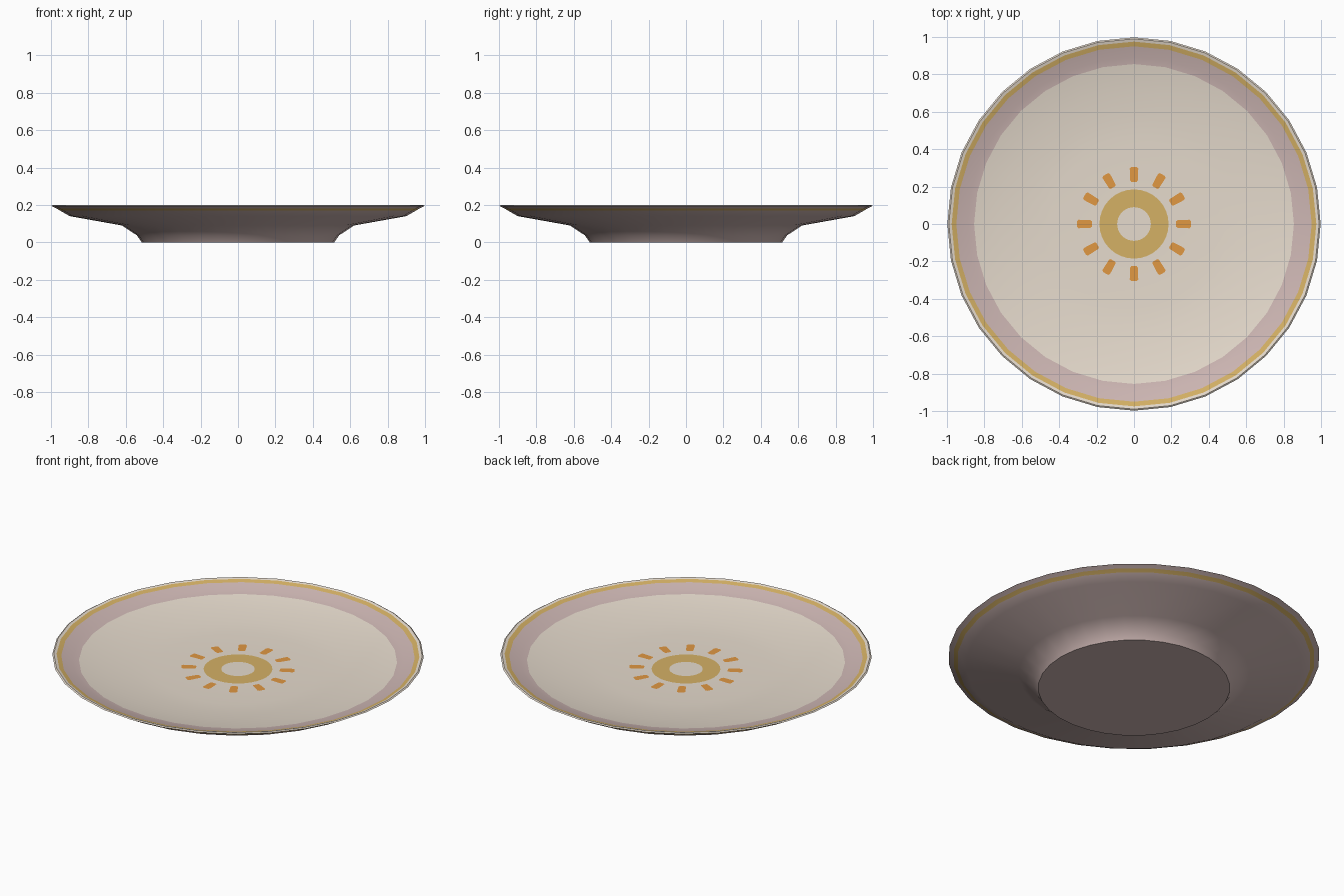
import bpy, bmesh, math

if "Cube" in bpy.data.objects:
    bpy.data.objects.remove(bpy.data.objects["Cube"])

N = 32


def mat(name, rgb):
    m = bpy.data.materials.new(name)
    lin = [((c / 255 + 0.055) / 1.055) ** 2.4 for c in rgb]
    m.diffuse_color = (*lin, 1)
    m.use_nodes = True
    m.node_tree.nodes["Principled BSDF"].inputs["Base Color"].default_value = m.diffuse_color
    return m


cream = mat("cream glaze", (230, 219, 205))
pink = mat("dusty pink", (206, 183, 180))
gold = mat("gold", (213, 177, 101))
orange = mat("orange", (225, 152, 66))


def make(name, bm, mats):
    me = bpy.data.meshes.new(name)
    bm.to_mesh(me)
    bm.free()
    for m in mats:
        me.materials.append(m)
    ob = bpy.data.objects.new(name, me)
    bpy.context.collection.objects.link(ob)
    return ob


# plate: lathe profile (radius, height, colour of the band leading to this point)
C, P, G = 0, 1, 2
profile = [
    (0.0, 0.0, P), (0.515, 0.0, P), (0.54, 0.037, P), (0.62, 0.09, P),
    (0.90, 0.14, P), (0.95, 0.169, P), (0.972, 0.182, G), (0.998, 0.195, P),
    (0.99, 0.20, C), (0.975, 0.196, C), (0.95, 0.188, G), (0.89, 0.17, P),
    (0.855, 0.162, P), (0.72, 0.141, C), (0.58, 0.125, C), (0.45, 0.117, C),
    (0.185, 0.116, C), (0.09, 0.116, G), (0.0, 0.116, C)]

bm = bmesh.new()
rings = []
for r, z, _ in profile:
    if r == 0:
        rings.append([bm.verts.new((0, 0, z))] * N)
    else:
        rings.append([bm.verts.new((r * math.cos(math.tau * i / N),
                                    r * math.sin(math.tau * i / N), z)) for i in range(N)])
for k in range(1, len(profile)):
    a, b = rings[k - 1], rings[k]
    for i in range(N):
        j = (i + 1) % N
        quad = list(dict.fromkeys((a[i], a[j], b[j], b[i])))
        bm.faces.new(quad).material_index = profile[k][2]
bmesh.ops.recalc_face_normals(bm, faces=bm.faces)
plate = make("plate", bm, [cream, pink, gold])

# sun rays: twelve thin rounded dashes painted around the gold ring
bm = bmesh.new()
dash = [(0.225, -0.014), (0.232, -0.02), (0.296, -0.023), (0.305, -0.016),
        (0.305, 0.016), (0.296, 0.023), (0.232, 0.02), (0.225, 0.014)]
for i in range(12):
    t = math.tau * i / 12
    c, s = math.cos(t), math.sin(t)
    bm.faces.new([bm.verts.new((x * c - y * s, x * s + y * c, 0.1185)) for x, y in dash])
make("sun_rays", bm, [orange])

bpy.ops.object.select_all(action='DESELECT')
plate.select_set(True)
bpy.context.view_layer.objects.active = plate
bpy.ops.object.shade_smooth_by_angle(angle=math.radians(40))
